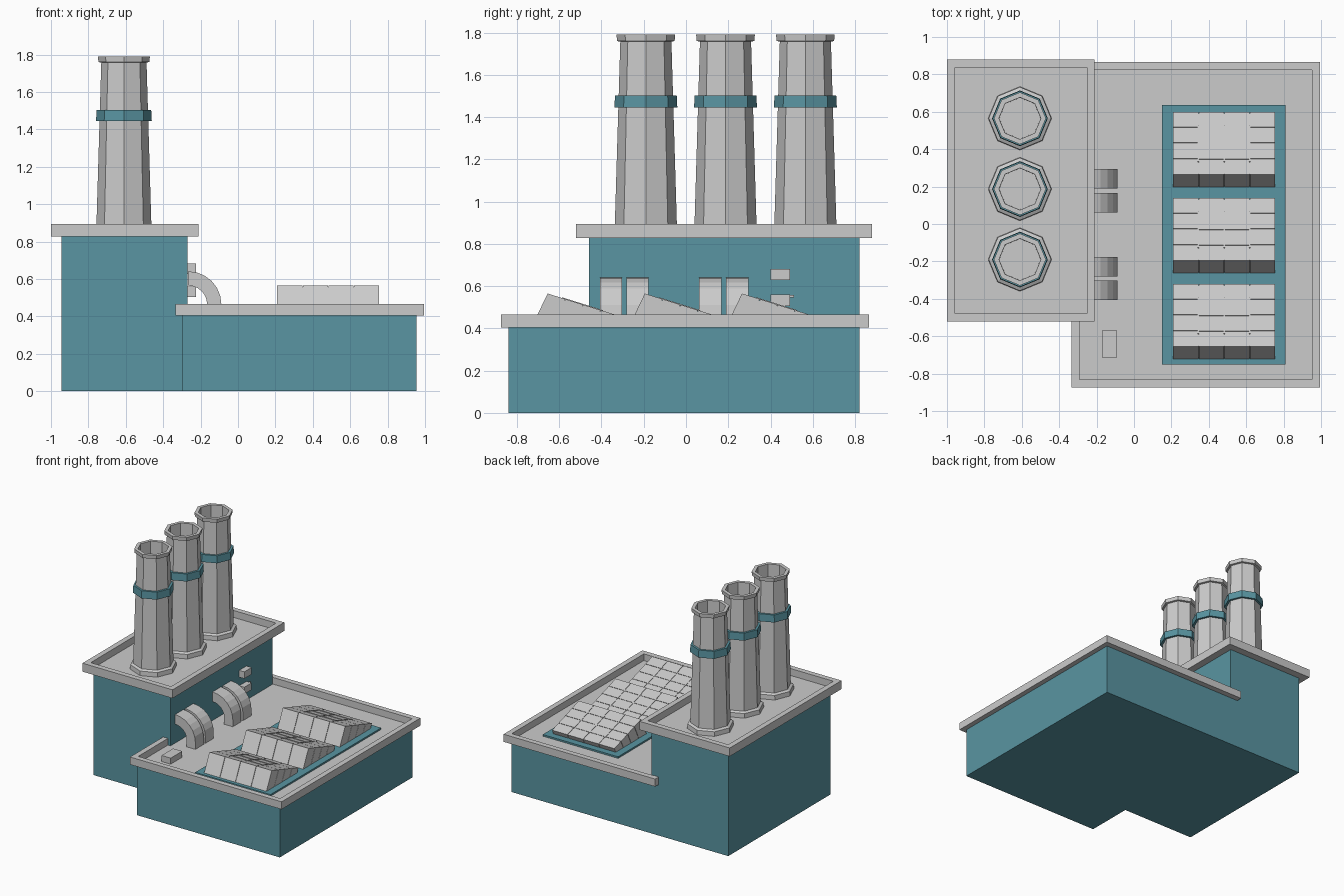
import bpy, bmesh, math

if "Cube" in bpy.data.objects:
    bpy.data.objects.remove(bpy.data.objects["Cube"])

teal = bpy.data.materials.new("teal_paint")
teal.diffuse_color = (0.10, 0.30, 0.36, 1)
teal.use_nodes = True
teal.node_tree.nodes["Principled BSDF"].inputs["Base Color"].default_value = teal.diffuse_color


def finish(bm, name, mat=None):
    bmesh.ops.recalc_face_normals(bm, faces=bm.faces)
    me = bpy.data.meshes.new(name)
    bm.to_mesh(me)
    bm.free()
    if mat:
        me.materials.append(mat)
    ob = bpy.data.objects.new(name, me)
    bpy.context.collection.objects.link(ob)
    return ob


def add_box(bm, x, y, z):
    vs = bmesh.ops.create_cube(bm, size=1)["verts"]
    for v in vs:
        for i, (a, b) in enumerate((x, y, z)):
            v.co[i] = a if v.co[i] < 0 else b
    return vs


def box(name, x, y, z, mat=None):
    bm = bmesh.new()
    add_box(bm, x, y, z)
    return finish(bm, name, mat)


def tray(name, x, y, z, rim, depth):
    """Slab with a raised parapet: inset the top and sink it."""
    bm = bmesh.new()
    add_box(bm, x, y, z)
    bm.normal_update()
    top = max(bm.faces, key=lambda f: f.calc_center_median().z)
    bmesh.ops.inset_region(bm, faces=[top], thickness=rim)
    inner = bmesh.ops.extrude_discrete_faces(bm, faces=[top])["faces"][0]
    for v in inner.verts:
        v.co.z -= depth
    return finish(bm, name)


def lathe(name, profile, loc, mat=None, closed=False, sides=8):
    """Faceted turned solid from (radius, z) points."""
    bm = bmesh.new()
    rings = [[bm.verts.new((loc[0] + r * math.cos(2 * math.pi * i / sides),
                            loc[1] + r * math.sin(2 * math.pi * i / sides), z))
              for i in range(sides)] for r, z in profile]
    pairs = list(zip(rings, rings[1:]))
    if closed:
        pairs.append((rings[-1], rings[0]))
    else:
        bm.faces.new(rings[0])
        bm.faces.new(rings[-1])
    for a, b in pairs:
        for i in range(sides):
            j = (i + 1) % sides
            bm.faces.new((a[i], a[j], b[j], b[i]))
    return finish(bm, name, mat)


def add_prism(bm, pts, axis, a, b):
    """Extrude a 2D outline (other two axes, in order) from a to b along axis."""
    def co(p, t):
        c = list(p)
        c.insert(axis, t)
        return c
    lo = [bm.verts.new(co(p, a)) for p in pts]
    hi = [bm.verts.new(co(p, b)) for p in pts]
    bm.faces.new(lo)
    bm.faces.new(hi)
    n = len(pts)
    for i in range(n):
        j = (i + 1) % n
        bm.faces.new((lo[i], lo[j], hi[j], hi[i]))


# Buildings and parapet roofs
box("tall_block", (-0.945, -0.27), (-0.46, 0.82), (0, 0.835), teal)
box("low_block", (-0.30, 0.955), (-0.84, 0.82), (0, 0.407), teal)
tray("tall_roof", (-1.0, -0.21), (-0.52, 0.88), (0.828, 0.895), 0.06, 0.055)
tray("low_roof", (-0.335, 0.995), (-0.875, 0.865), (0.405, 0.465), 0.06, 0.053)

# Three octagonal chimneys with painted bands
for k, y in enumerate((-0.19, 0.187, 0.565)):
    lathe(f"chimney_{k}", [(0.170, 0.835), (0.167, 0.875), (0.147, 0.885),
                           (0.121, 1.757), (0.136, 1.76), (0.139, 1.79),
                           (0.112, 1.79), (0.110, 1.45)], (-0.61, y))
    lathe(f"chimney_band_{k}", [(0.120, 1.445), (0.149, 1.445),
                                (0.146, 1.503), (0.120, 1.503)],
          (-0.61, y), teal, closed=True)

# Duct elbows from the tall wall down to the low roof
STEPS = 6
arc = [(math.sin(math.pi / 2 * i / STEPS), math.cos(math.pi / 2 * i / STEPS))
       for i in range(STEPS + 1)]
cx, cz = -0.267, 0.465
outer = [(cx + 0.178 * s, cz + 0.176 * c) for s, c in arc]
inner = [(cx + 0.102 * s, cz + 0.10 * c) for s, c in reversed(arc)]
outline = outer + [(outer[-1][0], 0.41), (inner[0][0], 0.41)] + inner
for k, y in enumerate((-0.407, -0.282, 0.062, 0.19)):
    bm = bmesh.new()
    add_prism(bm, outline, 1, y, y + 0.105)
    finish(bm, f"duct_elbow_{k}")

# Small equipment boxes
box("wall_unit_upper", (-0.275, -0.225), (0.40, 0.492), (0.628, 0.682))
box("wall_unit_lower", (-0.275, -0.225), (0.40, 0.492), (0.505, 0.56))
box("wall_unit_knob", (-0.255, -0.245), (0.49, 0.51), (0.547, 0.557))
box("roof_vent", (-0.17, -0.09), (-0.715, -0.57), (0.41, 0.46))

# Teal plinth with three sawtooth banks of tiles
box("panel_plinth", (0.15, 0.81), (-0.75, 0.637), (0.408, 0.425), teal)
X0, X1, N, GAP, ZB = 0.208, 0.755, 4, 0.003, 0.42
DX = (X1 - X0) / N


def crest(t, y0, drop=0.0):
    """Point on the sloping top, moved down along the slanted front face."""
    y, z = y0 + 0.335 * t, 0.565 - 0.105 * t
    return (y - 0.48 * drop, z - drop)


for k in range(3):
    y0 = -0.655 + 0.46 * k
    # recessed core closes the gaps between tiles
    bm = bmesh.new()
    core = [crest(0.015, y0, 0.006), crest(0.985, y0, 0.006)]
    core += [crest(t, y0, crest(t, y0)[1] - ZB) for t in (0.985, 0.015)]
    add_prism(bm, core, 0, X0 + 0.005, X1 - 0.005)
    finish(bm, f"panel_core_{k}")
    # slanted tiles
    bm = bmesh.new()
    for r in range(N):
        a, b = r / N + (0.008 if r else 0), (r + 1) / N
        pts = [crest(a, y0), crest(b, y0)]
        pts += [crest(t, y0, crest(t, y0)[1] - ZB) for t in (b, a)]
        for c in range(N):
            add_prism(bm, pts, 0, X0 + c * DX + (GAP if c else 0), X0 + (c + 1) * DX)
    finish(bm, f"panel_tiles_{k}")
    # thin raised rails around the middle tiles
    bm = bmesh.new()
    for t in (0.25, 0.5, 0.75):
        add_prism(bm, [crest(t - 0.01, y0, -0.003), crest(t + 0.01, y0, -0.003),
                       crest(t + 0.01, y0, 0.004), crest(t - 0.01, y0, 0.004)],
                  0, X0 + DX, X1 - DX)
    for c in (1, 2, 3):
        x = X0 + c * DX
        add_prism(bm, [crest(0.2, y0, -0.003), crest(0.78, y0, -0.003),
                       crest(0.78, y0, 0.004), crest(0.2, y0, 0.004)],
                  0, x - 0.004, x + 0.004)
    finish(bm, f"panel_rails_{k}")
